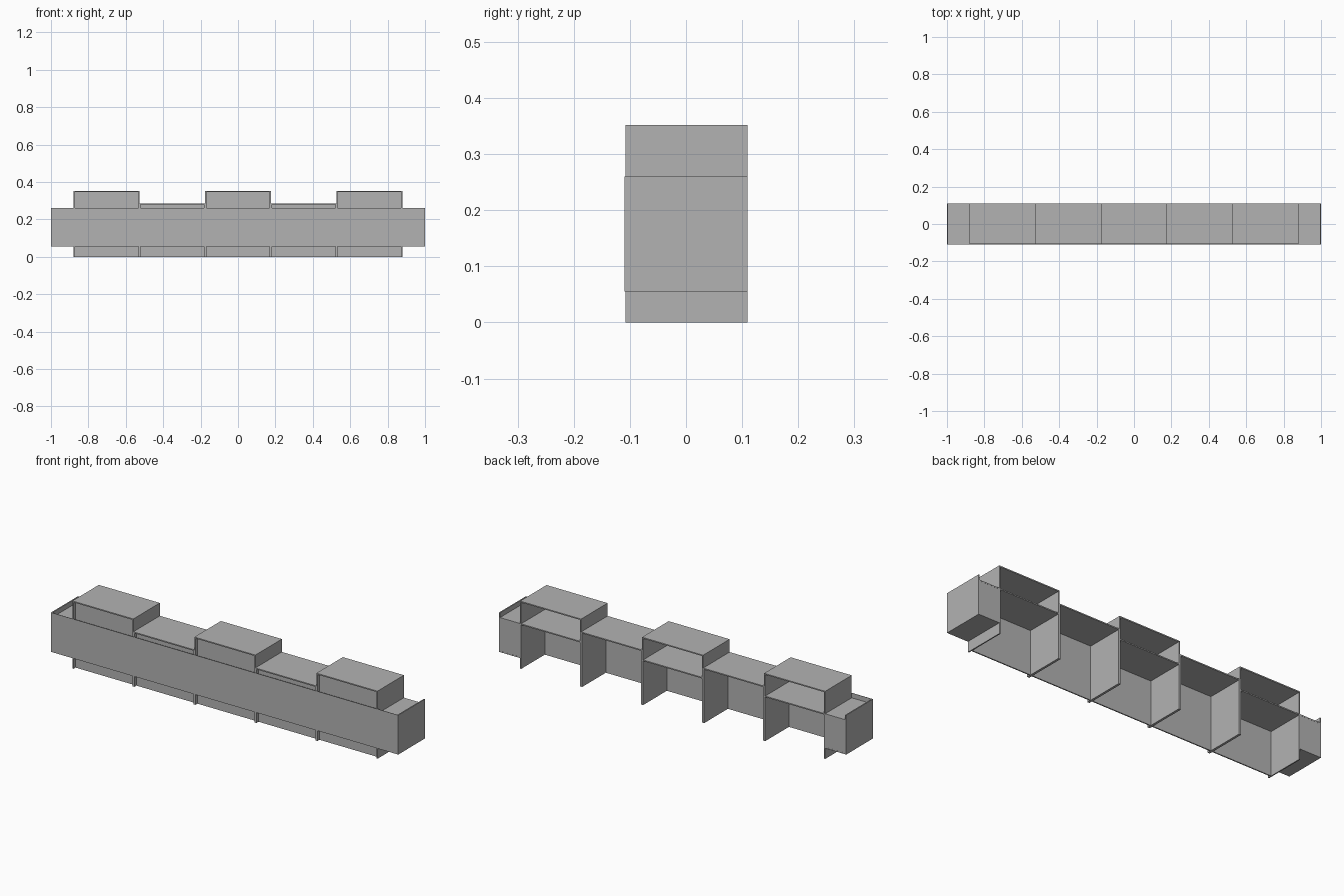
import bpy

cube = bpy.data.objects.get("Cube")
if cube:
    bpy.data.objects.remove(cube, do_unlink=True)

grey = bpy.data.materials.new("panel_grey")
grey.use_nodes = True
colour = (0.45, 0.45, 0.45, 1)
grey.diffuse_color = colour
grey.node_tree.nodes["Principled BSDF"].inputs["Base Color"].default_value = colour


def board(name, x, y, z):
    """Flat board spanning the given (low, high) ranges."""
    spans = (x, y, z)
    bpy.ops.mesh.primitive_cube_add(size=1, location=[(a + b) / 2 for a, b in spans])
    ob = bpy.context.object
    ob.name = name
    ob.scale = [b - a for a, b in spans]
    bpy.ops.object.transform_apply(location=False, rotation=False, scale=True)
    ob.data.materials.append(grey)


T = 0.006                   # board thickness
FRONT, BACK = -0.108, 0.11
WALL = -0.085               # back face of the recessed modesty wall
LOW, SHELF, HIGH = 0.285, 0.235, 0.352
PITCH = 0.3515              # width of one desk unit


def desk_unit(name, centre, top, shelf=None):
    left, right = centre - PITCH / 2, centre + PITCH / 2
    depth = (FRONT, BACK)
    inner = (left + T, right - T)
    board(name + "_side_a", (left, left + T), depth, (0, top))
    board(name + "_side_b", (right - T, right), depth, (0, top))
    board(name + "_top", inner, depth, (top - T, top))
    board(name + "_wall", inner, (WALL - T, WALL), (0, top - T))
    if shelf:
        board(name + "_shelf", inner, (WALL, BACK), (shelf - T, shelf))


# Row of alternating tall and low desk units
for i in range(-2, 3):
    if i % 2:
        desk_unit(f"low_desk_{i + 3}", i * PITCH, LOW)
    else:
        desk_unit(f"tall_desk_{i + 3}", i * PITCH, HIGH, SHELF)

# Long counter fascia
BASE, RIM, SKIN = 0.055, 0.26, 0.002
board("front_fascia", (-1, 1), (-0.11, FRONT), (BASE, RIM))

# Closed boxes at both ends, with a rim above the recessed top
for side, label in ((-1, "right"), (1, "left")):
    def span(a, b):
        return tuple(sorted((side * a, side * b)))
    end = span(PITCH * 2.5, 1 - T)
    board(label + "_end_panel", span(1 - T, 1), (FRONT, BACK), (BASE, RIM))
    board(label + "_end_top", end, (FRONT, BACK), (SHELF - T, SHELF))
    board(label + "_end_floor", end, (FRONT, BACK), (BASE, BASE + T))
    board(label + "_end_back", end, (BACK - T, BACK - SKIN / 4), (BASE + T, SHELF - T))
